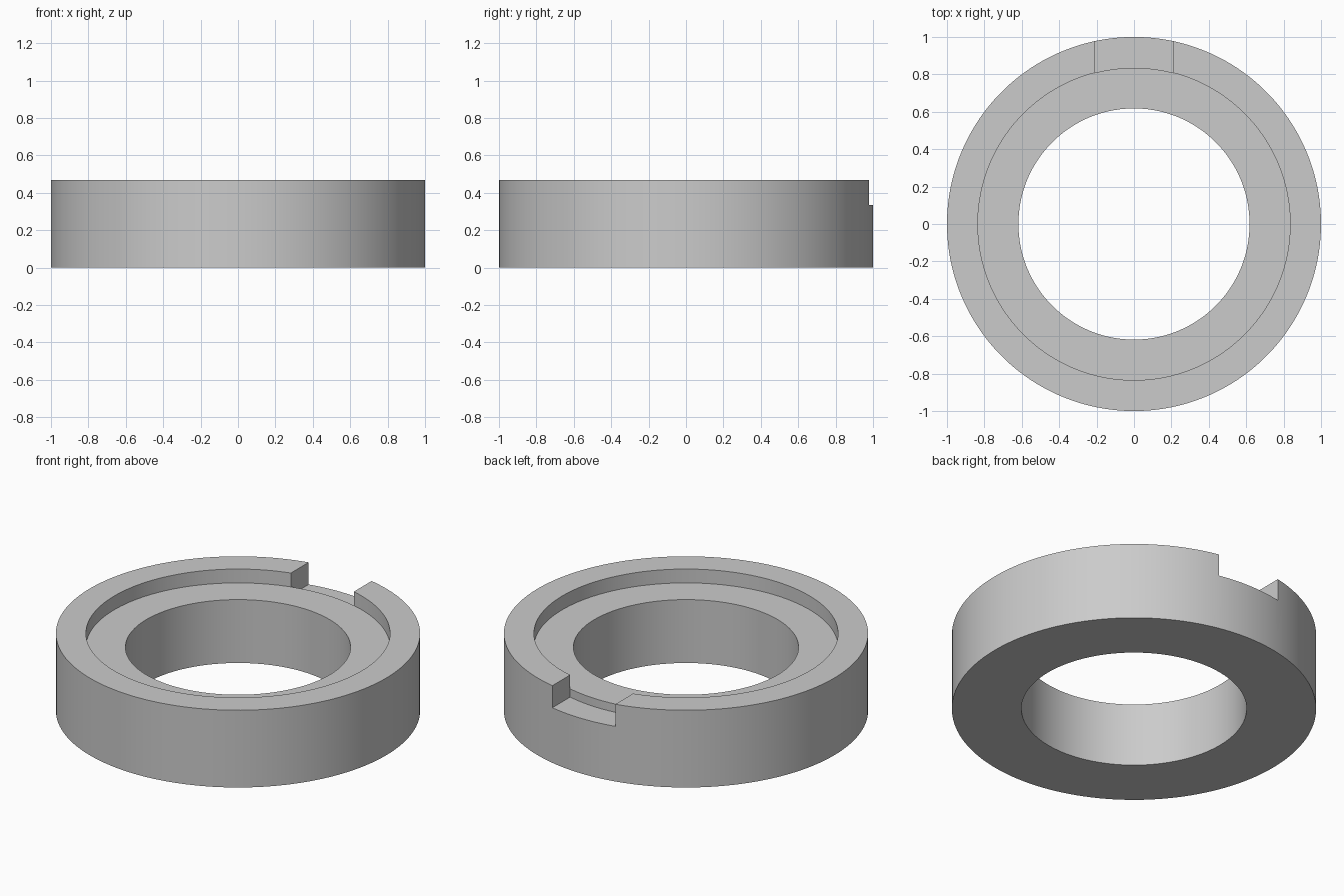
import bpy, bmesh
from math import asin, sin, cos, pi

cube = bpy.data.objects.get("Cube")
if cube:
    bpy.data.objects.remove(cube)

BORE, RECESS, OUTER = 0.618, 0.835, 1.0
TOP, SHELF, NOTCH = 0.468, 0.384, 0.334
HALF_NOTCH = 0.211
RIM_STEPS, NOTCH_STEPS = 140, 12


def profile(in_notch):
    """Cross-section from the bore, over the shelf and rim, to the outer foot."""
    rim = NOTCH if in_notch else TOP
    return [(BORE, 0), (BORE, SHELF), (RECESS, SHELF), (RECESS, rim),
            (OUTER, rim), (OUTER, NOTCH), (OUTER, 0)]


def station(bm, t, in_notch):
    """One cross-section; t runs 0..1 along the notch or along the rest.
    Angles depend on the radius so that the notch sides stay parallel."""
    verts = []
    for r, z in profile(in_notch):
        half = asin(HALF_NOTCH / r)
        span = 2 * half if in_notch else 2 * (pi - half)
        a = (-half if in_notch else half) + t * span
        verts.append(bm.verts.new((r * sin(a), r * cos(a), z)))
    return verts


def skin(bm, rows, in_notch):
    """Join neighbouring cross-sections with quads."""
    for p, q in zip(rows, rows[1:]):
        for k in range(len(p)):
            if in_notch and k == 4:      # rim edge and notch edge coincide here
                continue
            n = (k + 1) % len(p)
            bm.faces.new((p[k], p[n], q[n], q[k]))


bm = bmesh.new()
rim = [station(bm, i / RIM_STEPS, False) for i in range(RIM_STEPS + 1)]
gap = [station(bm, i / NOTCH_STEPS, True) for i in range(NOTCH_STEPS + 1)]
skin(bm, rim, False)
skin(bm, gap, True)

# Flat side walls of the notch
for high, low in ((rim[0], gap[-1]), (rim[-1], gap[0])):
    bm.faces.new((high[2], high[3], high[4], high[5], low[3]))

bmesh.ops.remove_doubles(bm, verts=bm.verts, dist=0.0001)
bmesh.ops.recalc_face_normals(bm, faces=bm.faces)

mesh = bpy.data.meshes.new("notched_ring")
bm.to_mesh(mesh)
bm.free()
ring = bpy.data.objects.new("notched_ring", mesh)
bpy.context.collection.objects.link(ring)

# Plain grey finish
grey = bpy.data.materials.new("light grey")
grey.use_nodes = True
colour = (0.6, 0.6, 0.6, 1)
grey.diffuse_color = colour
grey.node_tree.nodes["Principled BSDF"].inputs["Base Color"].default_value = colour
mesh.materials.append(grey)

bpy.ops.object.select_all(action='DESELECT')
ring.select_set(True)
bpy.context.view_layer.objects.active = ring
bpy.ops.object.shade_smooth_by_angle(angle=pi / 6)
